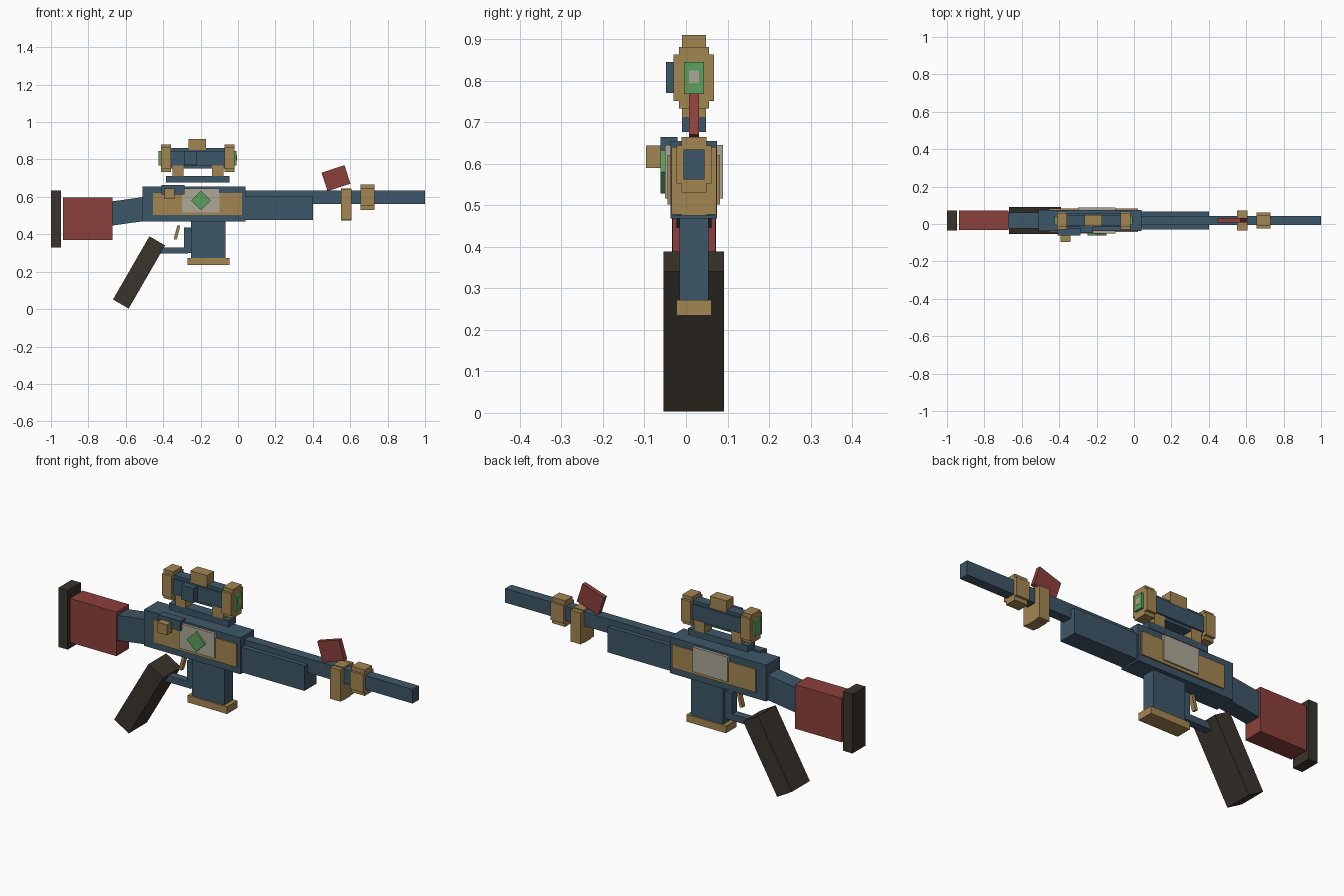
import bpy
import bmesh
from math import radians
from mathutils import Matrix

default = bpy.data.objects.get("Cube")
if default:
    bpy.data.objects.remove(default, do_unlink=True)


def material(name, rgb):
    mat = bpy.data.materials.new(name)
    mat.use_nodes = True
    colour = (*rgb, 1)
    mat.diffuse_color = colour
    bsdf = mat.node_tree.nodes["Principled BSDF"]
    bsdf.inputs["Base Color"].default_value = colour
    bsdf.inputs["Roughness"].default_value = 0.8
    return mat


blue = material("slate blue", (0.048, 0.095, 0.138))
gold = material("dull gold", (0.366, 0.238, 0.084))
red = material("brick red", (0.262, 0.051, 0.045))
dark = material("dark brown", (0.042, 0.033, 0.025))
green = material("green", (0.107, 0.352, 0.107))
pale = material("pale grey", (0.413, 0.386, 0.305))

MID = 0.019  # y of the centre plane


def centred(half):
    return MID - half, MID + half


def add_boxes(name, mat, boxes):
    """One object from boxes of (x range, y range, z range, tilt in degrees)."""
    bm = bmesh.new()
    for *ranges, tilt in boxes:
        centre = [(a + b) / 2 for a, b in ranges]
        size = [b - a for a, b in ranges]
        matrix = (Matrix.Translation(centre)
                  @ Matrix.Rotation(radians(-tilt), 4, 'Y')
                  @ Matrix.Diagonal((*size, 1)))
        bmesh.ops.create_cube(bm, size=1, matrix=matrix)
    mesh = bpy.data.meshes.new(name)
    bm.to_mesh(mesh)
    bm.free()
    mesh.materials.append(mat)
    obj = bpy.data.objects.new(name, mesh)
    bpy.context.collection.objects.link(obj)
    return obj


def box(name, mat, x, y, z, tilt=0):
    """y is a half width about the centre plane, or a range."""
    y = y if isinstance(y, tuple) else centred(y)
    return add_boxes(name, mat, [(x, y, z, tilt)])


def tilted(name, mat, x, z, length, height, half, tilt):
    return box(name, mat, (x - length / 2, x + length / 2), half,
               (z - height / 2, z + height / 2), tilt)


def stepped(name, mat, x, z, wide, tall):
    """Two crossed boxes; wide and tall are (half y, half z)."""
    return add_boxes(name, mat, [(x, centred(hy), (z - hz, z + hz), 0)
                                 for hy, hz in (wide, tall)])


# Stock and grip
box("butt_pad", dark, (-1, -0.947), 0.053, (0.33, 0.635))
box("stock", red, (-0.936, -0.67), 0.052, (0.37, 0.597))
tilted("stock_neck", blue, -0.575, 0.525, 0.21, 0.128, 0.042, 8)
tilted("grip", dark, -0.529, 0.196, 0.39, 0.097, 0.073, 60)

# Receiver with layered side panels
box("receiver", blue, (-0.51, 0.04), 0.056, (0.468, 0.655))
box("side_panels", gold, (-0.455, 0.022), 0.063, (0.502, 0.621))
box("side_plates", pale, (-0.3, -0.098), 0.07, (0.517, 0.645))
tilted("diamond_emblem", green, -0.198, 0.58, 0.073, 0.073, (-0.061, -0.04), 45)

# Bolt
box("bolt_block", blue, (-0.41, -0.285), (-0.061, -0.021), (0.613, 0.664))
box("bolt_knob", gold, (-0.394, -0.339), (-0.096, -0.055), (0.59, 0.644))

# Magazine and trigger
box("magazine", blue, (-0.25, -0.067), 0.035, (0.265, 0.475))
box("magazine_base", gold, (-0.271, -0.046), 0.042, (0.235, 0.272))
box("trigger_guard_post", blue, (-0.29, -0.245), 0.02, (0.3, 0.437))
box("trigger_guard_bar", blue, (-0.42, -0.268), 0.02, (0.297, 0.33))
tilted("trigger", gold, -0.326, 0.41, 0.077, 0.016, 0.011, 75)

# Handguard, barrel and front sight
box("handguard", blue, (0.03, 0.4), 0.049, (0.476, 0.606))
box("barrel", blue, (0.03, 1), 0.025, (0.562, 0.635))
box("barrel_band", gold, (0.55, 0.608), 0.03, (0.475, 0.645))
box("barrel_band_sides", gold, (0.55, 0.608), 0.054, (0.478, 0.64))
stepped("muzzle_band", gold, (0.655, 0.73), 0.598, (0.042, 0.046), (0.03, 0.067))
tilted("front_sight", red, 0.524, 0.7, 0.129, 0.104, 0.012, 18)

# Scope
SCOPE_Z = 0.807
box("scope_rail", blue, (-0.386, -0.046), 0.029, (0.677, 0.711))
for side, x in (("rear", (-0.35, -0.292)), ("front", (-0.14, -0.078))):
    box(side + "_scope_mount", gold, x, 0.029, (0.711, 0.77))
stepped("scope_tube", blue, (-0.37, -0.06), SCOPE_Z, (0.036, 0.039), (0.026, 0.054))
for side, ring, lens in (("rear", (-0.413, -0.358), (-0.424, -0.41)),
                         ("front", (-0.073, -0.018), (-0.022, -0.007))):
    stepped(side + "_scope_ring", gold, ring, SCOPE_Z, (0.049, 0.056), (0.036, 0.074))
    box(side + "_lens", green, lens, 0.024, (0.768, 0.845))
box("lens_glint", pale, (-0.01, -0.006), 0.012, (0.795, 0.825))
box("top_turret", gold, (-0.265, -0.17), 0.029, (0.85, 0.91))
box("side_turret", blue, (-0.29, -0.22), (-0.048, 0.0), (0.77, 0.845))
